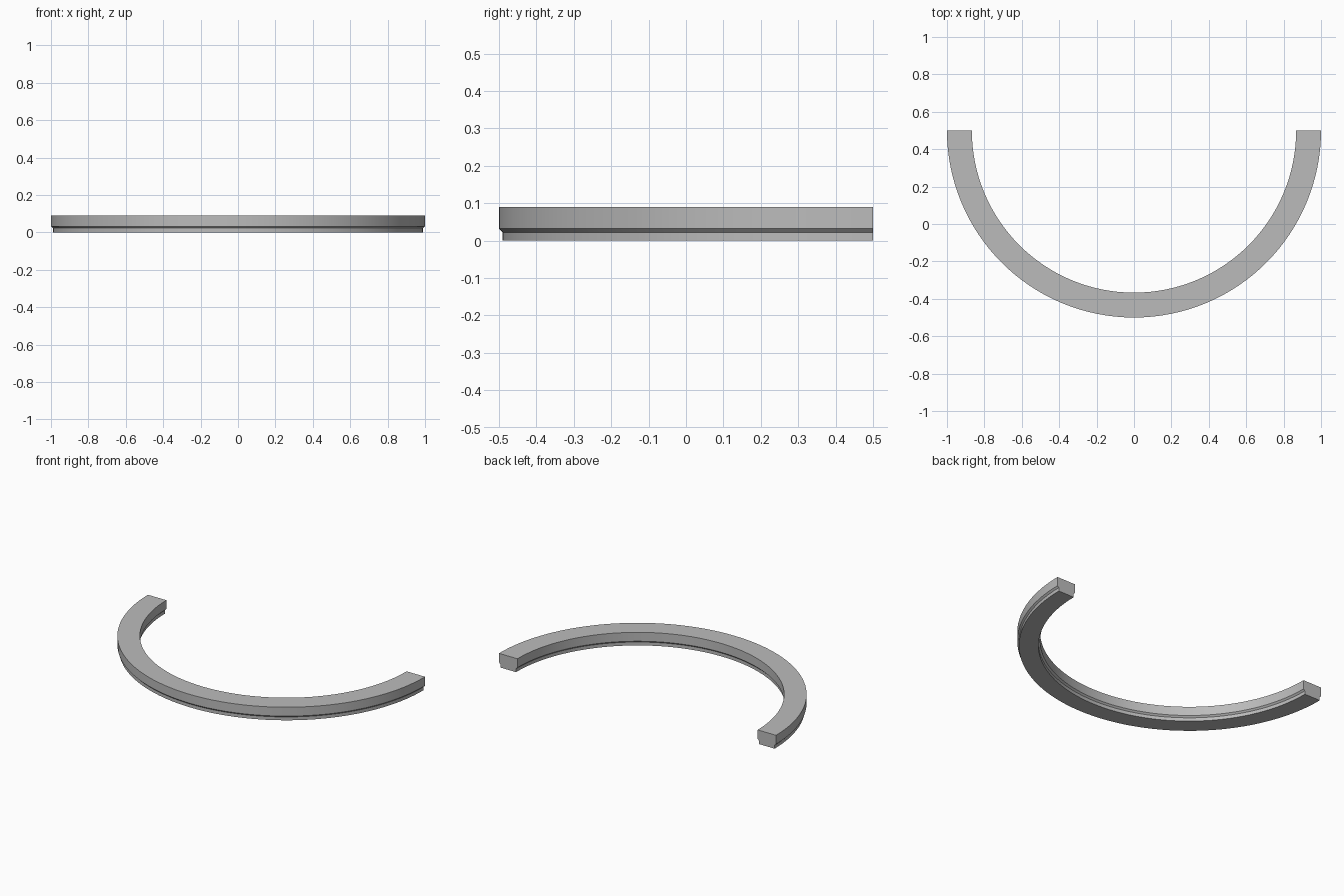
import bpy, bmesh, math
from mathutils import Vector

cube = bpy.data.objects.get("Cube")
if cube:
    bpy.data.objects.remove(cube, do_unlink=True)

# Plain grey material
grey = bpy.data.materials.new("light grey")
grey.use_nodes = True
colour = (0.5, 0.5, 0.5, 1)
grey.diffuse_color = colour
grey.node_tree.nodes["Principled BSDF"].inputs["Base Color"].default_value = colour

# Cross-section (radius, height): wide upper band, bevel, narrower foot
OUTER, INNER, STEP = 1.0, 0.867, 0.01
FOOT, BEVEL, TOP = 0.022, 0.032, 0.09
profile = [(OUTER - STEP, 0), (OUTER - STEP, FOOT), (OUTER, BEVEL), (OUTER, TOP),
           (INNER, TOP), (INNER, BEVEL), (INNER + STEP, FOOT), (INNER + STEP, 0)]

# Sweep the section through a half turn, open towards the back
SEGMENTS = 64
centre = Vector((0, 0.5, 0))
bm = bmesh.new()
rings = []
for i in range(SEGMENTS + 1):
    a = math.pi * (1 + i / SEGMENTS)
    rings.append([bm.verts.new(centre + Vector((r * math.cos(a), r * math.sin(a), z)))
                  for r, z in profile])
n = len(profile)
for a, b in zip(rings, rings[1:]):
    for j in range(n):
        k = (j + 1) % n
        bm.faces.new((a[j], b[j], b[k], a[k]))

# Flat end caps
bm.faces.new(rings[0])
bm.faces.new(rings[-1])
bmesh.ops.recalc_face_normals(bm, faces=bm.faces)

mesh = bpy.data.meshes.new("half_ring")
bm.to_mesh(mesh)
bm.free()
mesh.materials.append(grey)
ring = bpy.data.objects.new("half_ring", mesh)
bpy.context.collection.objects.link(ring)

# Smooth round walls with crisp edges
bpy.ops.object.select_all(action="DESELECT")
ring.select_set(True)
bpy.context.view_layer.objects.active = ring
bpy.ops.object.shade_smooth_by_angle(angle=math.radians(30))
